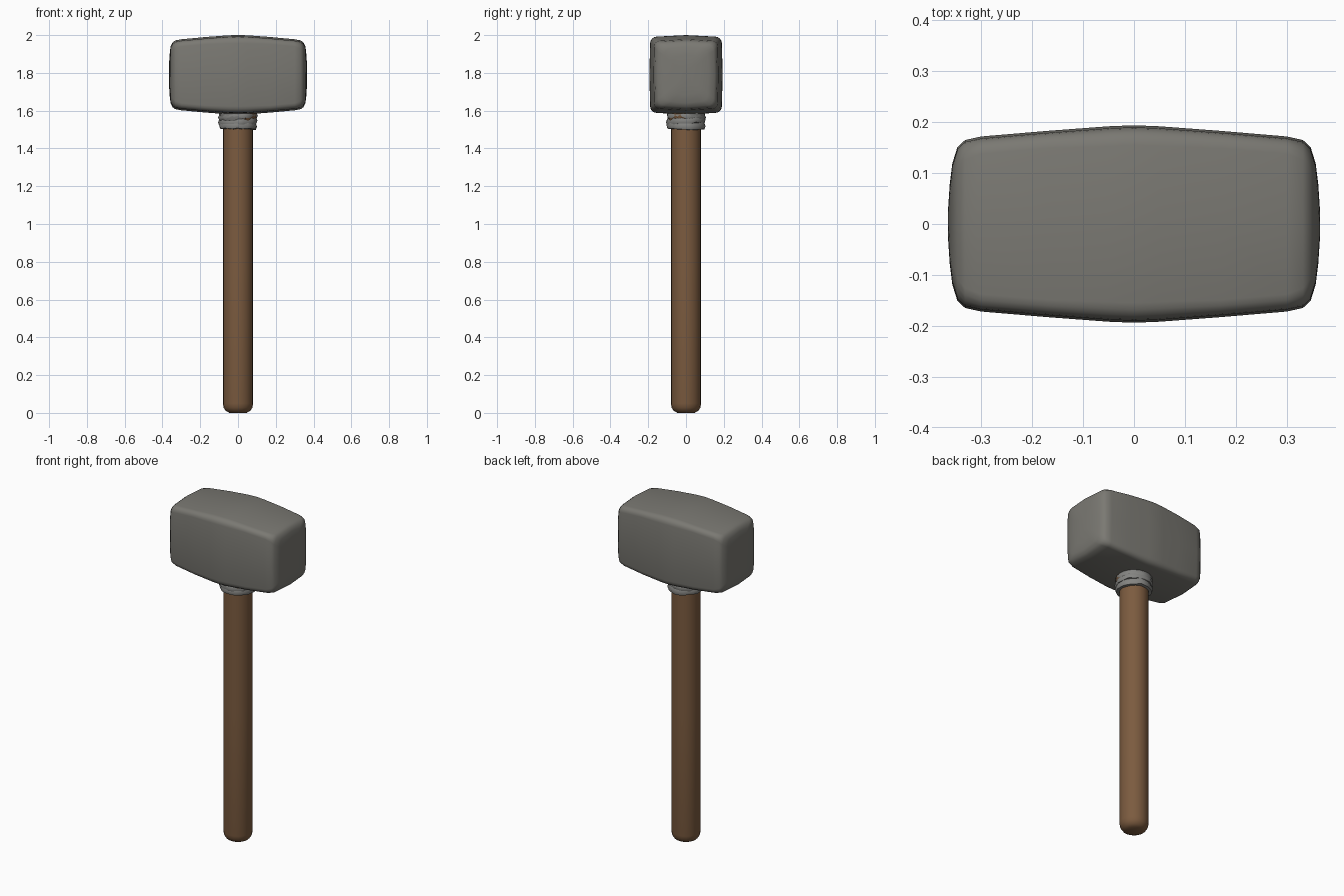
import bpy, bmesh, math, random
from mathutils import Matrix, Vector

if "Cube" in bpy.data.objects:
    bpy.data.objects.remove(bpy.data.objects["Cube"])

random.seed(4)

def material(name, rgb):
    m = bpy.data.materials.new(name)
    m.diffuse_color = (*rgb, 1)
    m.use_nodes = True
    m.node_tree.nodes["Principled BSDF"].inputs["Base Color"].default_value = m.diffuse_color
    return m

STONE = material("grey stone", (0.195, 0.19, 0.17))
WOOD = material("brown wood", (0.2, 0.105, 0.05))
WRAP = material("grey wrap", (0.23, 0.23, 0.22))

def loft(name, rings, mats, angle=40, closed_loop=False, rule=None):
    """Skin a list of equal-length point rings, with capped ends."""
    bm = bmesh.new()
    vs = [[bm.verts.new(p) for p in r] for r in rings]
    n, k = len(rings[0]), len(rings)
    for i in range(k if closed_loop else k - 1):
        a, b = vs[i], vs[(i + 1) % k]
        for j in range(n):
            bm.faces.new((a[j], a[(j + 1) % n], b[(j + 1) % n], b[j]))
    if not closed_loop:
        bm.faces.new(vs[0])
        bm.faces.new(vs[-1])
    bmesh.ops.recalc_face_normals(bm, faces=bm.faces)
    if rule:
        for f in bm.faces:
            f.material_index = rule(f.calc_center_median())
    me = bpy.data.meshes.new(name)
    bm.to_mesh(me)
    bm.free()
    for m in mats:
        me.materials.append(m)
    ob = bpy.data.objects.new(name, me)
    bpy.context.collection.objects.link(ob)
    bpy.ops.object.select_all(action='DESELECT')
    ob.select_set(True)
    bpy.context.view_layer.objects.active = ob
    bpy.ops.object.shade_smooth_by_angle(angle=math.radians(angle))
    return ob

def rounded_rect(x, hy, hz, r, zc=1.79):
    """Rounded rectangle across x, with slightly bowed sides."""
    pts = []
    for q, (sy, sz) in enumerate([(1, 1), (-1, 1), (-1, -1), (1, -1)]):
        for s in range(5):
            a = math.radians(90 * q + 22.5 * s)
            pts.append((x, sy * (hy - r) + r * math.cos(a),
                        zc + sz * (hz - r) + r * math.sin(a)))
        # bowed middle of the following side
        a = math.radians(90 * (q + 1))
        c, s = round(math.cos(a)), round(math.sin(a))
        pts.append((x, c * (hy + 0.004), zc + s * (hz + 0.008)))
    return pts

# Head: block that swells at the middle and has domed striking faces
half = [(0.0, 0.190, 0.202, 0.035), (0.05, 0.188, 0.201, 0.035),
        (0.17, 0.179, 0.192, 0.03), (0.30, 0.168, 0.180, 0.03),
        (0.332, 0.161, 0.174, 0.035), (0.347, 0.147, 0.163, 0.04),
        (0.357, 0.115, 0.142, 0.04), (0.362, 0.075, 0.10, 0.035),
        (0.365, 0.03, 0.05, 0.02)]
stations = [(-x, *rest) for x, *rest in reversed(half[1:])] + half
loft("hammer_head", [rounded_rect(*s) for s in stations], [STONE], 50)

# Handle: round shaft with a rounded butt
def circle(r, z, n=20):
    return [(r * math.cos(2 * math.pi * j / n), r * math.sin(2 * math.pi * j / n), z)
            for j in range(n)]

profile = [(0.045, 0.0), (0.064, 0.010), (0.076, 0.028), (0.08, 0.05),
           (0.08, 0.8), (0.08, 1.62)]
loft("handle", [circle(*p) for p in profile], [WOOD], 50)

# Wrap: uneven overlapping bands under the head
def band(name, z, radius, height, tilt, turn, n=24):
    section = [(-0.025, -0.5), (0.0, -0.42), (0.006, 0.0), (-0.002, 0.42), (-0.025, 0.5)]
    rot = Matrix.Rotation(turn, 3, 'Z') @ Matrix.Rotation(tilt, 3, 'Y')
    rings = []
    for j in range(n):
        a = 2 * math.pi * j / n
        dr, dz = random.uniform(-0.003, 0.003), random.uniform(-0.003, 0.003)
        rings.append([rot @ Vector(((radius + dr + u) * math.cos(a),
                                    (radius + dr + u) * math.sin(a),
                                    v * height + dz)) + Vector((0, 0, z))
                      for u, v in section])
    loft(name, rings, [WRAP], 50, closed_loop=True)

band("wrap_lower", 1.522, 0.096, 0.042, 0.03, 0.5)
band("wrap_middle", 1.545, 0.098, 0.040, -0.10, 1.1)
band("wrap_upper", 1.570, 0.097, 0.040, 0.08, 2.4)

# Wooden collar showing between the upper wraps at the front right
loft("handle_collar", [circle(0.08, 1.53), circle(0.098, 1.545),
                       circle(0.1, 1.59)], [WRAP, WOOD], 50,
     rule=lambda c: 1 if c.x > 0.02 and c.y < 0 else 0)
